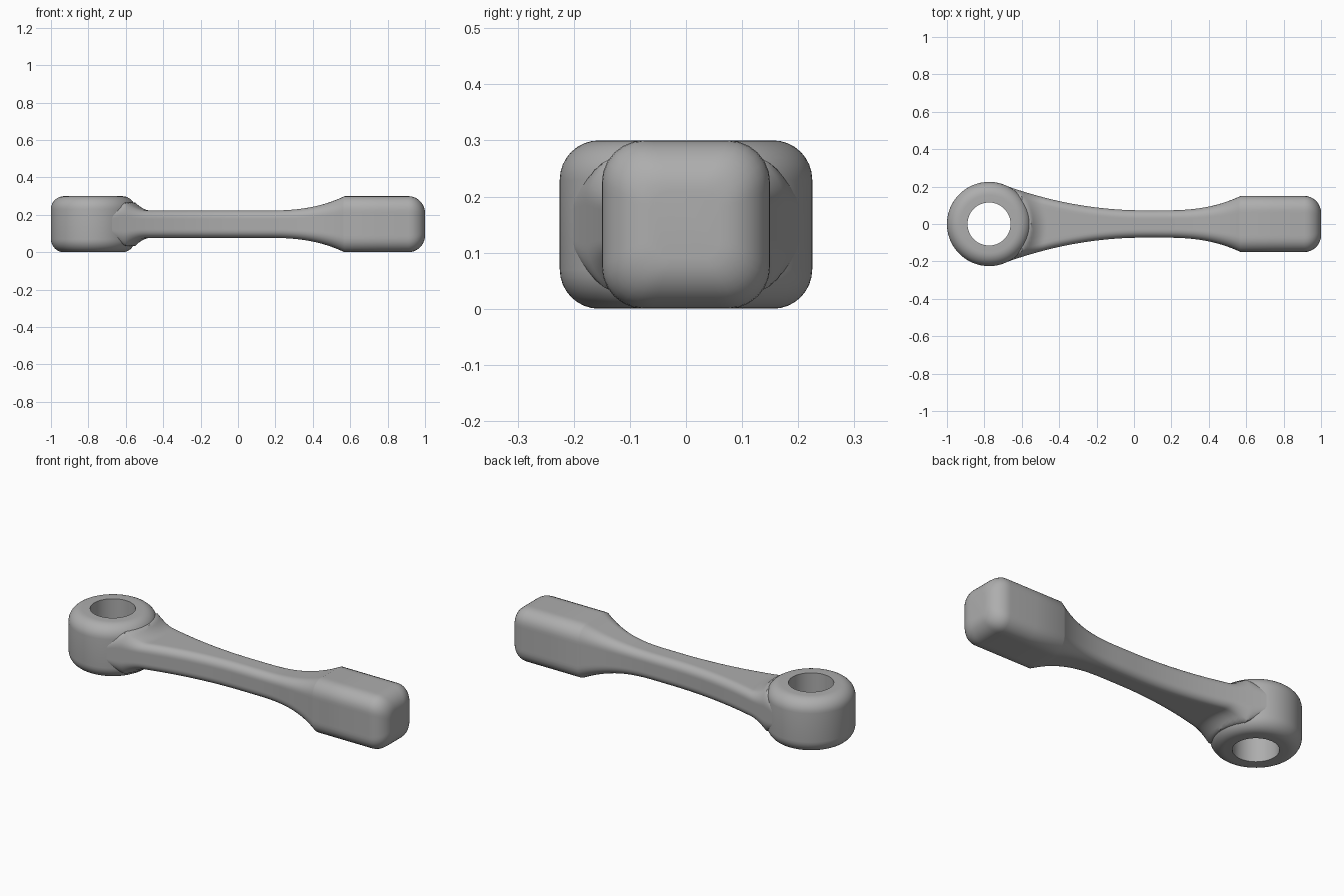
import bpy, bmesh, math

if "Cube" in bpy.data.objects:
    bpy.data.objects.remove(bpy.data.objects["Cube"])

# Single matt grey material
GREY = (0.42, 0.42, 0.42, 1)
grey = bpy.data.materials.new("grey")
grey.use_nodes = True
grey.diffuse_color = GREY
grey.node_tree.nodes["Principled BSDF"].inputs["Base Color"].default_value = GREY

MID = 0.15        # height of the centre plane
HEAD_X = -0.775   # centre of the ring head
HEAD_R = 0.225
BORE_R = 0.115
WAIST = 0.073     # half thickness of the shaft


def make_object(name, bm):
    bmesh.ops.recalc_face_normals(bm, faces=bm.faces)
    mesh = bpy.data.meshes.new(name)
    bm.to_mesh(mesh)
    bm.free()
    obj = bpy.data.objects.new(name, mesh)
    bpy.context.collection.objects.link(obj)
    mesh.materials.append(grey)
    return obj


def smooth(obj):
    bpy.ops.object.select_all(action='DESELECT')
    obj.select_set(True)
    bpy.context.view_layer.objects.active = obj
    bpy.ops.object.shade_smooth_by_angle(angle=math.radians(35))


def bridge(bm, rings, closed):
    pairs = list(zip(rings, rings[1:]))
    if closed:
        pairs.append((rings[-1], rings[0]))
    for a, b in pairs:
        for i in range(len(a)):
            j = (i + 1) % len(a)
            bm.faces.new((a[i], a[j], b[j], b[i]))


# Ring head: rounded profile turned around the bore
def ring_head():
    bm = bmesh.new()
    fillet, steps, turns = 0.07, 8, 96
    arc = [(HEAD_R - fillet + fillet * math.sin(t), MID - fillet + fillet * math.cos(t))
           for t in (math.pi / 2 * i / steps for i in range(steps + 1))]
    profile = [(BORE_R, MID)] + arc + [(r, -z) for r, z in reversed(arc)] + [(BORE_R, -MID)]
    rings = []
    for k in range(turns):
        a = 2 * math.pi * k / turns
        rings.append([bm.verts.new((HEAD_X + r * math.cos(a), r * math.sin(a), MID + z))
                      for r, z in profile])
    bridge(bm, rings, True)
    return make_object("ring_head", bm)


# Rounded rectangle with extra points along its flat sides
def section(w, h, r, steps=6, flat=10):
    corners = []
    for q, (sy, sz) in enumerate([(1, 1), (-1, 1), (-1, -1), (1, -1)]):
        corners.append([(sy * (w - r) + r * math.cos(a), sz * (h - r) + r * math.sin(a))
                        for a in (math.pi / 2 * (q + i / steps) for i in range(steps + 1))])
    pts = []
    for q in range(4):
        pts += corners[q]
        (y0, z0), (y1, z1) = corners[q][-1], corners[(q + 1) % 4][0]
        pts += [(y0 + (y1 - y0) * i / flat, z0 + (z1 - z0) * i / flat) for i in range(1, flat)]
    return pts


# Half width, half height and corner radius along the arm
def shape(x):
    w = h = WAIST
    if x < 0.05:
        w += 0.13 * ((0.05 - x) / 0.73) ** 2
    flare = min(max((x - 0.15) / 0.42, 0), 1) ** 2.6
    w += (MID - WAIST) * flare
    h += (MID - WAIST) * flare
    r = 0.04 + 0.035 * flare
    if x > 0.91:
        inset = 0.09 - math.sqrt(max(0.09 ** 2 - (x - 0.91) ** 2, 0))
        w, h, r = w - inset, h - inset, r - 0.5 * inset
    return w, h, r


# Concave fillet that lifts the shaft surface where it meets the head
def lift(x, y):
    d = math.hypot(x - HEAD_X, y)
    near = min(max((0.31 - d) / 0.085, 0), 1) ** 2
    fade = min(max((x + 0.68) / 0.08, 0), 1)
    return 1 + 0.6 * near * fade


# Shaft flaring into the rounded block at the other end
def shaft_and_block():
    bm = bmesh.new()
    xs = [-0.72 + 0.01 * i for i in range(32)]
    xs += [-0.39 + 0.03 * i for i in range(19)]
    xs += [0.18 + 0.02 * i for i in range(20)] + [0.57, 0.75]
    xs += [0.91 + 0.09 * math.sin(math.pi / 2 * i / 9) for i in range(10)]
    rings = []
    for x in sorted(xs):
        rings.append([bm.verts.new((x, y, MID + z * lift(x, y))) for y, z in section(*shape(x))])
    bridge(bm, rings, False)
    bm.faces.new(rings[0])
    bm.faces.new(rings[-1])
    return make_object("shaft_and_block", bm)


head = ring_head()
shaft = shaft_and_block()

# Clear the shaft away from the bore
bpy.ops.mesh.primitive_cylinder_add(vertices=64, radius=0.14, depth=1, location=(HEAD_X, 0, MID))
cutter = bpy.context.object
cutter.name = "bore_cutter"
cutter.hide_render = True
cut = shaft.modifiers.new("bore", 'BOOLEAN')
cut.operation = 'DIFFERENCE'
cut.solver = 'EXACT'
cut.object = cutter
bpy.ops.object.select_all(action='DESELECT')
bpy.context.view_layer.objects.active = shaft
shaft.select_set(True)
bpy.ops.object.modifier_apply(modifier=cut.name)
bpy.data.objects.remove(cutter)

for part in (head, shaft):
    smooth(part)
